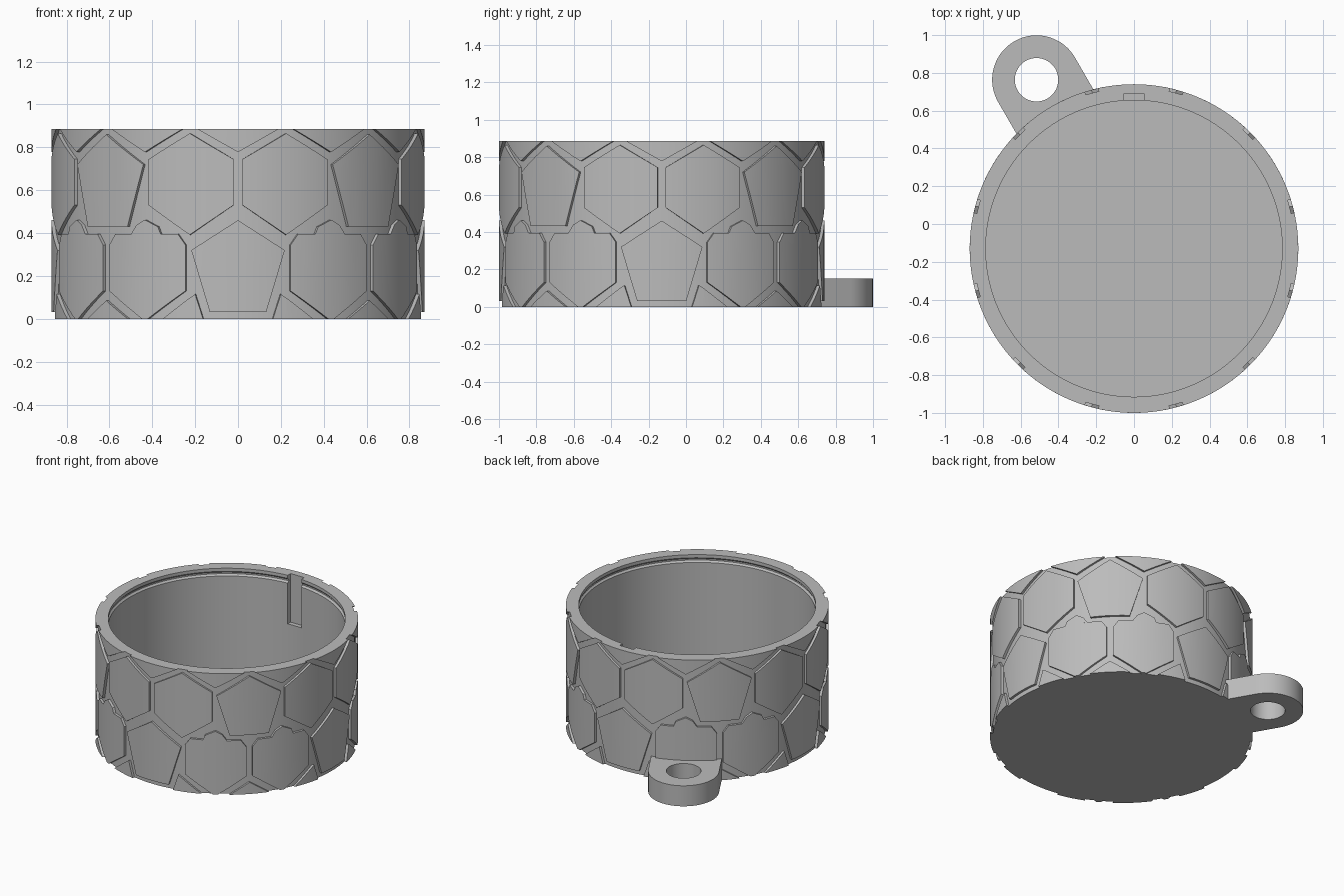
import bpy, bmesh, math
from mathutils import Vector

cube = bpy.data.objects.get("Cube")
if cube:
    bpy.data.objects.remove(cube)

AXIS_Y = -0.13
R_OUT, R_GROOVE, R_IN = 0.87, 0.853, 0.785
TOP, SEAM = 0.885, 0.395

grey = bpy.data.materials.new("plain grey")
grey.use_nodes = True
grey.diffuse_color = (0.5, 0.5, 0.5, 1)
grey.node_tree.nodes["Principled BSDF"].inputs["Base Color"].default_value = (0.5, 0.5, 0.5, 1)


def finish(name, bm):
    bmesh.ops.recalc_face_normals(bm, faces=bm.faces[:])
    mesh = bpy.data.meshes.new(name)
    bm.to_mesh(mesh)
    bm.free()
    mesh.materials.append(grey)
    obj = bpy.data.objects.new(name, mesh)
    bpy.context.collection.objects.link(obj)
    return obj


def activate(obj):
    bpy.ops.object.select_all(action='DESELECT')
    obj.select_set(True)
    bpy.context.view_layer.objects.active = obj


def smooth(obj):
    activate(obj)
    bpy.ops.object.shade_smooth_by_angle(angle=math.radians(25))


def cut(obj, cutter):
    mod = obj.modifiers.new("cut", 'BOOLEAN')
    mod.operation = 'DIFFERENCE'
    mod.solver = 'EXACT'
    mod.object = cutter
    activate(obj)
    bpy.ops.object.modifier_apply(modifier=mod.name)
    bpy.data.objects.remove(cutter)


def prism(bm, low, high):
    # Closed solid between two matching rings of points
    a = [bm.verts.new(p) for p in low]
    b = [bm.verts.new(p) for p in high]
    bm.faces.new(a)
    bm.faces.new(b[::-1])
    for i in range(len(a)):
        j = (i + 1) % len(a)
        bm.faces.new((a[i], a[j], b[j], b[i]))


def panels(name, outline, centres):
    # Curved raised plates; outline is (degrees from centre, height),
    # centres is (angle, mirror sign), repeated every quarter turn
    out = bmesh.new()
    for quarter in range(4):
        for centre, sign in centres:
            bm = bmesh.new()
            pts = [(centre + 90 * quarter + sign * a, z) for a, z in outline]
            prism(bm, [(a, 0.85, z) for a, z in pts], [(a, R_OUT, z) for a, z in pts])
            lo, hi = min(p[0] for p in pts), max(p[0] for p in pts)
            for step in range(math.ceil(lo / 3), math.floor(hi / 3) + 1):
                bmesh.ops.bisect_plane(bm, geom=bm.verts[:] + bm.edges[:] + bm.faces[:],
                                       dist=1e-5, plane_co=(step * 3, 0, 0), plane_no=(1, 0, 0))
            for v in bm.verts:
                t, r = math.radians(v.co.x), v.co.y
                v.co = (r * math.sin(t), AXIS_Y - r * math.cos(t), v.co.z)
            bmesh.ops.recalc_face_normals(bm, faces=bm.faces[:])
            temp = bpy.data.meshes.new("temp")
            bm.to_mesh(temp)
            bm.free()
            out.from_mesh(temp)
            bpy.data.meshes.remove(temp)
    smooth(finish(name, out))


def mirrored(half):
    return half + [(-a, z) for a, z in reversed(half) if a]


# Cup body: lathed wall with a shallow snap groove under the rim
bm = bmesh.new()
profile = [(0, 0), (R_GROOVE, 0), (R_GROOVE, TOP), (R_IN, TOP), (R_IN, 0.862),
           (0.797, 0.85), (0.797, 0.84), (R_IN, 0.828), (R_IN, 0.06), (0, 0.06)]
verts = [bm.verts.new((r, AXIS_Y, z)) for r, z in profile]
edges = [bm.edges.new(pair) for pair in zip(verts, verts[1:])]
bmesh.ops.spin(bm, geom=verts + edges, cent=(0, AXIS_Y, 0), axis=(0, 0, 1),
               angle=math.tau, steps=120)
bmesh.ops.remove_doubles(bm, verts=bm.verts[:], dist=1e-4)
body = finish("cup_body", bm)

# Key slot in the inner wall at the back
bm = bmesh.new()
ring = [(-0.055, 0.6), (0.055, 0.6), (0.055, 0.687), (-0.055, 0.687)]
prism(bm, [(x, y, 0.53) for x, y in ring], [(x, y, 1) for x, y in ring])
cut(body, finish("slot_cutter", bm))
smooth(body)

# Pentagon plates, lower row on the quarters and upper row between them
pentagon = mirrored([(0, 0.46), (14.5, 0.32), (8.7, 0.032)])
panels("lower_pentagons", pentagon, [(0, 1)])
panels("upper_pentagons", [(a, z + 0.4) for a, z in pentagon], [(45, 1)])

# Hexagon plates; the lower ones are trimmed at the seam and carry a bump
panels("upper_hexagons", mirrored([(0, 0.865), (13.6, 0.745), (13.6, 0.53), (0, 0.392)]),
       [(15, 1), (-15, 1)])
panels("lower_hexagons", mirrored([(11.2, SEAM), (13.6, 0.345), (13.6, 0.13), (1, 0)]),
       [(30, 1), (-30, 1)])
panels("hexagon_bumps", [(-5.5, SEAM), (-4.5, 0.43), (0, 0.462), (3, 0.438), (5, SEAM)],
       [(30, 1), (-30, -1)])

# Triangular plates filling the gaps along the rim and the base
panels("rim_fillers", mirrored([(0, 0.778), (12.6, TOP)]), [(0, 1), (30, 1), (-30, 1)])
panels("base_fillers", mirrored([(0, 0.085), (8.8, 0)]), [(45, 1)])
panels("base_side_fillers", [(-4.5, 0), (-2, 0.115), (0, 0.095), (8.5, 0)],
       [(15.3, 1), (-15.3, -1)])

# Hanging loop: rounded tab pointing outward at the back
radial = Vector((-0.5, math.sqrt(0.75), 0))
side = Vector((math.sqrt(0.75), 0.5, 0))
axis = Vector((0, AXIS_Y, 0))
hub = axis + radial * 1.032
up = Vector((0, 0, 0.15))


def around(radius, start, end, steps):
    for i in range(steps + 1):
        t = start + (end - start) * i / steps
        yield hub + radius * (side * math.cos(t) + radial * math.sin(t))


width = 0.235
outline = list(around(width, 0, math.pi, 40))
outline += [axis + radial * 0.81 - side * width, axis + radial * 0.81 + side * width]
bm = bmesh.new()
prism(bm, outline, [p + up for p in outline])
loop = finish("hanging_loop", bm)

# Round hole through the loop
bm = bmesh.new()
hole = list(around(0.115, 0, math.tau, 48))[:-1]
prism(bm, [p - up for p in hole], [p + 2 * up for p in hole])
cut(loop, finish("hole_cutter", bm))
smooth(loop)
